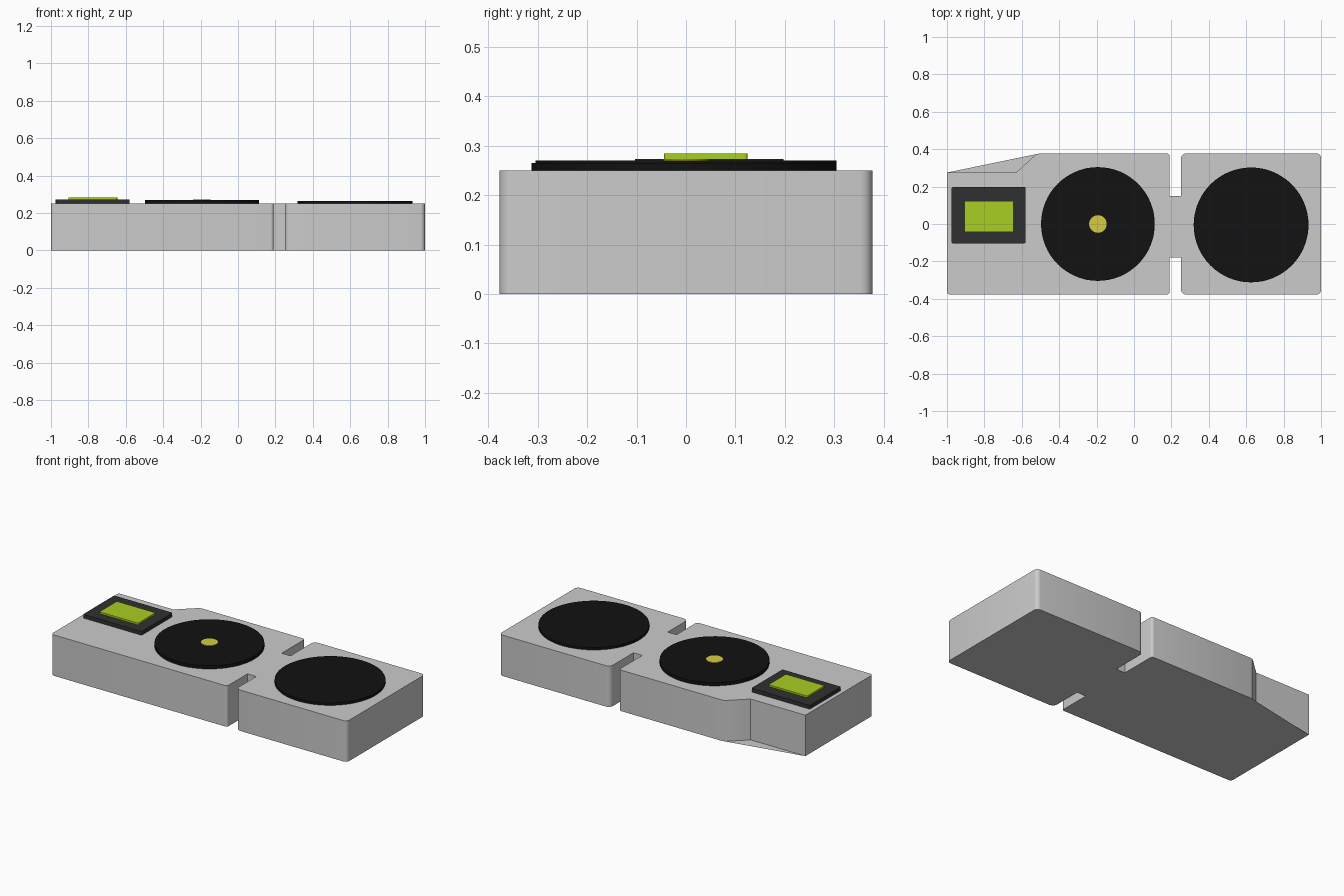
import bpy, bmesh, math
from mathutils import Vector

if "Cube" in bpy.data.objects:
    bpy.data.objects.remove(bpy.data.objects["Cube"])


def material(name, rgb):
    m = bpy.data.materials.new(name)
    m.diffuse_color = (*rgb, 1)
    m.use_nodes = True
    m.node_tree.nodes["Principled BSDF"].inputs["Base Color"].default_value = m.diffuse_color
    return m


def finish(bm, name, mat=None, smooth=False):
    me = bpy.data.meshes.new(name)
    bm.to_mesh(me)
    bm.free()
    ob = bpy.data.objects.new(name, me)
    bpy.context.collection.objects.link(ob)
    if mat:
        me.materials.append(mat)
    if smooth:
        bpy.ops.object.select_all(action='DESELECT')
        bpy.context.view_layer.objects.active = ob
        ob.select_set(True)
        bpy.ops.object.shade_smooth_by_angle(angle=math.radians(30))
    return ob


def rounded_outline(corners, steps=5):
    """Replace each (x, y, radius) corner by a curved run of points."""
    pts = []
    n = len(corners)
    for i, (x, y, r) in enumerate(corners):
        p = Vector((x, y))
        if r == 0:
            pts.append(p)
            continue
        a = (Vector(corners[i - 1][:2]) - p).normalized()
        b = (Vector(corners[(i + 1) % n][:2]) - p).normalized()
        centre = p + (a + b) * r
        for k in range(steps + 1):
            t = k / steps * math.pi / 2
            pts.append(centre - b * r * math.cos(t) - a * r * math.sin(t))
    return pts


def prism(name, pts, z0, z1, mat=None, smooth=False):
    bm = bmesh.new()
    face = bm.faces.new([bm.verts.new((p[0], p[1], z0)) for p in pts])
    up = bmesh.ops.extrude_face_region(bm, geom=[face])['geom']
    bmesh.ops.translate(bm, vec=(0, 0, z1 - z0),
                        verts=[v for v in up if isinstance(v, bmesh.types.BMVert)])
    bmesh.ops.recalc_face_normals(bm, faces=bm.faces)
    return finish(bm, name, mat, smooth)


def plate(name, x0, x1, y0, y1, z0, z1, mat):
    return prism(name, rounded_outline([(x0, y0, .006), (x1, y0, .006),
                                        (x1, y1, .006), (x0, y1, .006)], 3),
                 z0, z1, mat)


def disc(name, x, y, r, z0, z1, mat, n=64):
    pts = [(x + r * math.cos(2 * math.pi * i / n),
            y + r * math.sin(2 * math.pi * i / n)) for i in range(n)]
    return prism(name, pts, z0, z1, mat, True)


black = material("pad_black", (.006, .006, .006))
dark = material("frame_dark", (.03, .03, .03))
lime = material("display_green", (.40, .62, .015))
yellow = material("marker_yellow", (.66, .6, .05))

TOP = .25
# Slab with a cut-back corner and two slots leaving a narrow neck
body = [(-1, -.377, .018), (.19, -.377, .015), (.19, -.18, 0), (.25, -.18, 0),
        (.25, -.377, .03), (1, -.377, .025), (1, .377, .025), (.25, .377, .03),
        (.25, .15, 0), (.19, .15, 0), (.19, .377, .015), (-.505, .377, 0),
        (-.525, .372, 0), (-.63, .275, 0), (-1, .275, 0)]
prism("body", rounded_outline(body), 0, TOP, None, True)

# Thin floor web under the cut-back corner
bm = bmesh.new()
bm.faces.new([bm.verts.new(p) for p in
              ((-1, .275, 0), (-.63, .275, 0), (-.525, .372, 0), (-.505, .377, 0))])
finish(bm, "corner_web")

# Round pads and centre marker
disc("left_pad", -.193, 0, .304, TOP, .27, black)
disc("right_pad", .626, -.005, .307, TOP, .265, black)
disc("centre_marker", -.193, 0, .047, .27, .273, yellow, 32)

# Display frame and screen
plate("display_frame", -.975, -.58, -.103, .197, TOP, .273, dark)
plate("display_screen", -.906, -.645, -.044, .124, .273, .284, lime)
